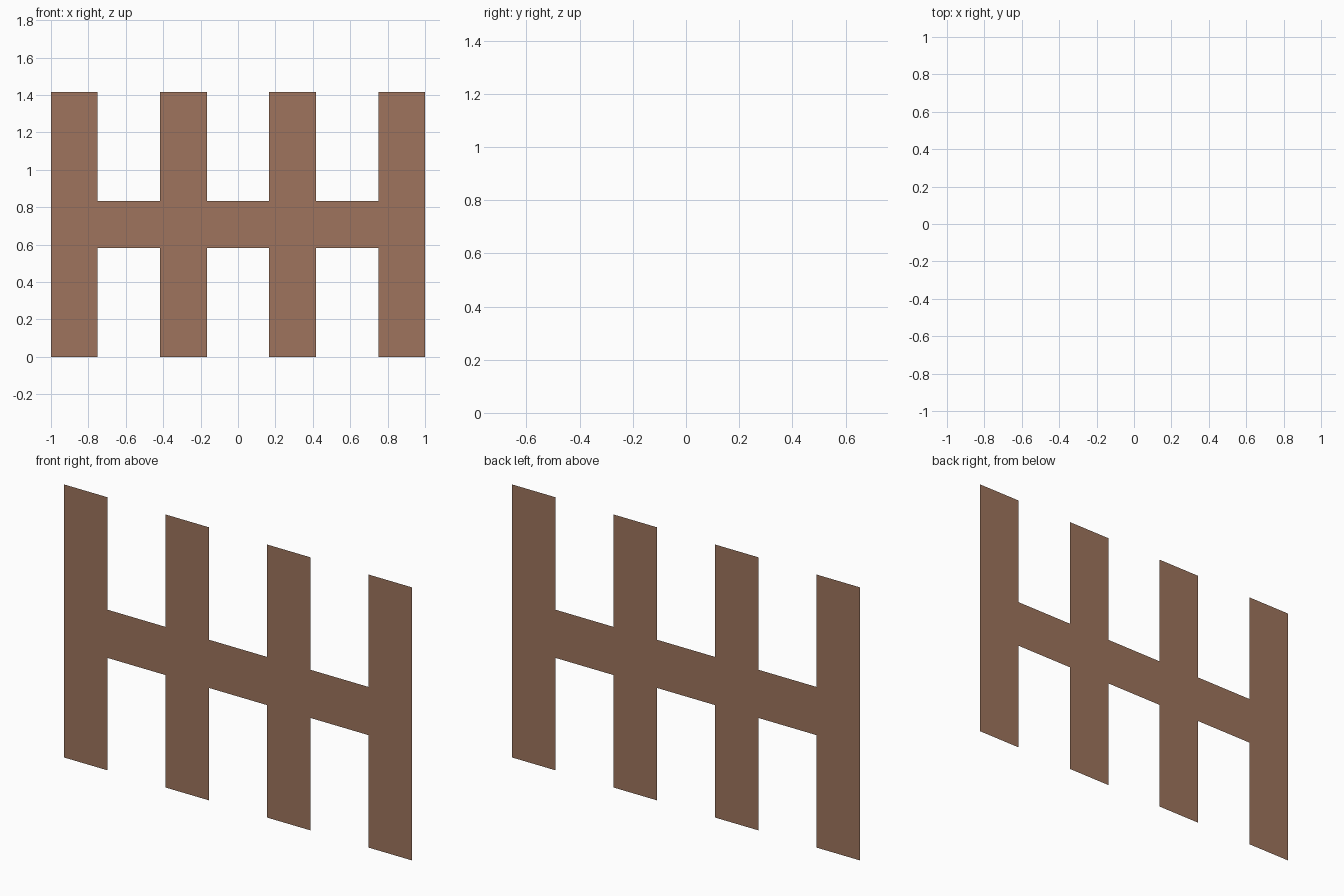
import bpy, bmesh

if "Cube" in bpy.data.objects:
    bpy.data.objects.remove(bpy.data.objects["Cube"])

# One flat brown for the whole fence
brown = bpy.data.materials.new("brown_wood")
brown.diffuse_color = (0.342, 0.175, 0.109, 1.0)
brown.use_nodes = True
brown.node_tree.nodes["Principled BSDF"].inputs["Base Color"].default_value = brown.diffuse_color

U = 1 / 12                                   # fence is laid out on twelfths
xs = [v * U for v in (-12, -9, -5, -2, 2, 5, 9, 12)]   # post edges
zs = [v * U for v in (0, 7, 10, 17)]                   # ground, rail bottom, rail top, post top

bm = bmesh.new()
grid = [[bm.verts.new((x, 0, z)) for z in zs] for x in xs]

# Paper-thin sheet: even columns are posts, the middle row is the rail
for i in range(len(xs) - 1):
    for j in range(len(zs) - 1):
        if i % 2 == 0 or j == 1:
            bm.faces.new((grid[i][j], grid[i + 1][j],
                          grid[i + 1][j + 1], grid[i][j + 1]))

# Merge the cells into one clean outline-shaped face
bmesh.ops.dissolve_limit(bm, angle_limit=0.01, verts=bm.verts, edges=bm.edges)

mesh = bpy.data.meshes.new("fence_panel")
bm.to_mesh(mesh)
bm.free()
mesh.materials.append(brown)
bpy.context.collection.objects.link(bpy.data.objects.new("fence_panel", mesh))
